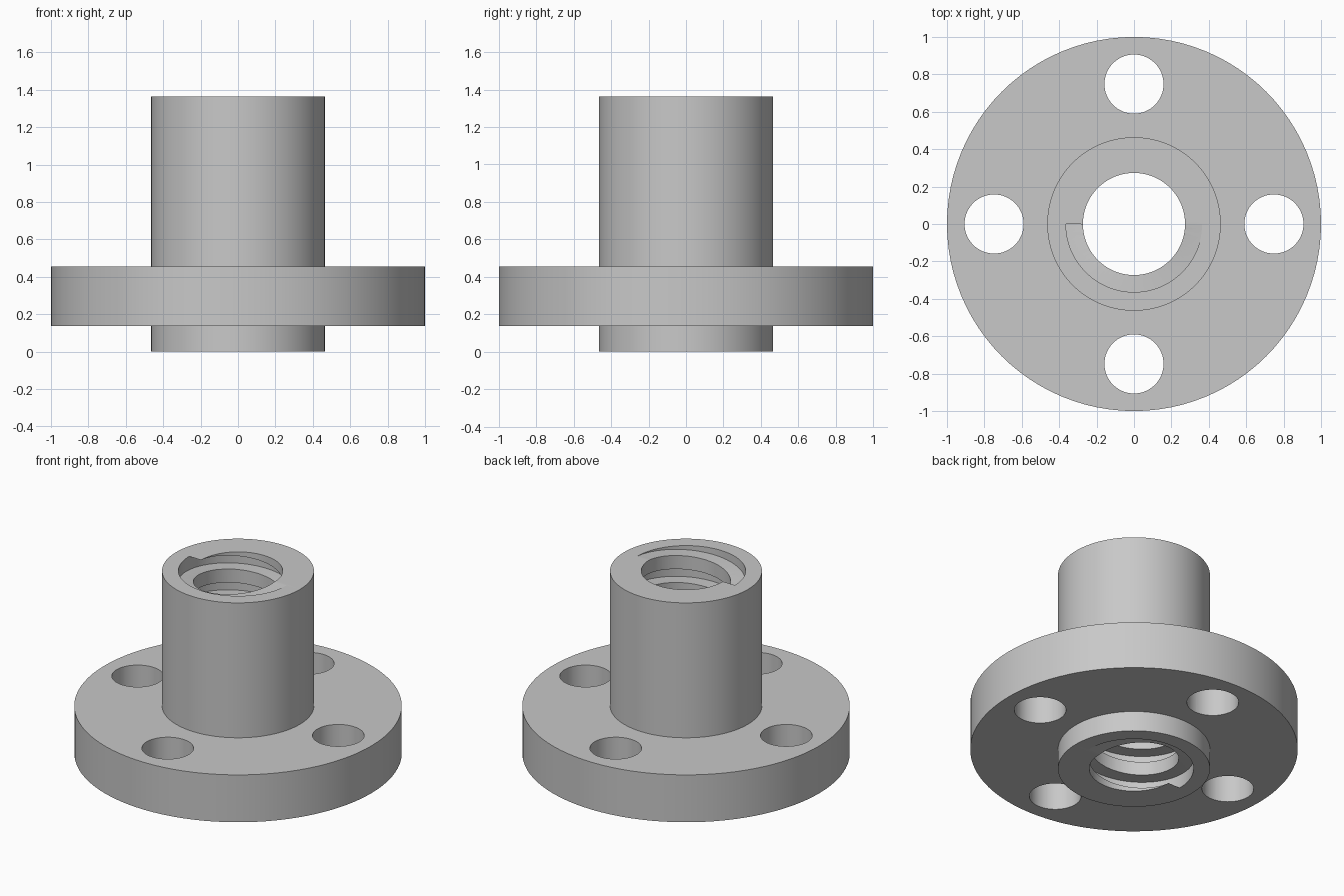
import bpy, bmesh
from math import sin, cos, pi, tau

if "Cube" in bpy.data.objects:
    bpy.data.objects.remove(bpy.data.objects["Cube"], do_unlink=True)

HEIGHT = 1.364
HUB_R, BORE_R, GROOVE_R = 0.464, 0.273, 0.364
FLANGE_LOW, FLANGE_TOP = 0.136, 0.455
LEAD = HEIGHT / 7.5          # thread rise per turn
SEGMENTS = 96

steel = bpy.data.materials.new("light grey metal")
steel.use_nodes = True
grey = (0.58, 0.58, 0.58, 1)
steel.diffuse_color = grey
steel.node_tree.nodes["Principled BSDF"].inputs["Base Color"].default_value = grey


def add_object(name, bm):
    bmesh.ops.recalc_face_normals(bm, faces=bm.faces[:])
    mesh = bpy.data.meshes.new(name)
    bm.to_mesh(mesh)
    bm.free()
    obj = bpy.data.objects.new(name, mesh)
    bpy.context.collection.objects.link(obj)
    mesh.materials.append(steel)
    return obj


def lathe(name, profile):
    """Revolve a closed (radius, height) outline around z."""
    bm = bmesh.new()
    rings = [[bm.verts.new((r * cos(tau * i / SEGMENTS), r * sin(tau * i / SEGMENTS), z))
              for r, z in profile] for i in range(SEGMENTS)]
    n = len(profile)
    for i in range(SEGMENTS):
        a, b = rings[i], rings[(i + 1) % SEGMENTS]
        for j in range(n):
            k = (j + 1) % n
            bm.faces.new((a[j], b[j], b[k], a[k]))
    return add_object(name, bm)


def bolt_hole_cutters(name, ring_r, hole_r):
    """Four upright cylinders through the flange."""
    bm = bmesh.new()
    middle = (FLANGE_LOW + FLANGE_TOP) / 2
    for i in range(4):
        made = bmesh.ops.create_cone(bm, cap_ends=True, segments=64,
                                     radius1=hole_r, radius2=hole_r, depth=0.6)
        bmesh.ops.translate(bm, verts=made["verts"],
                            vec=(ring_r * cos(i * pi / 2), ring_r * sin(i * pi / 2), middle))
    return add_object(name, bm)


def thread_cutter(name):
    """Square section swept along a right-handed helix, running past both ends."""
    bm = bmesh.new()
    width, inner = LEAD / 2, BORE_R - 0.05
    start, stop = pi - 0.8 * tau, pi + 7.8 * tau
    steps = int((stop - start) / tau * SEGMENTS)
    rings = []
    for i in range(steps + 1):
        t = start + (stop - start) * i / steps
        z = LEAD * (t - pi) / tau
        section = ((inner, z), (GROOVE_R, z), (GROOVE_R, z + width), (inner, z + width))
        rings.append([bm.verts.new((r * cos(t), r * sin(t), h)) for r, h in section])
    for a, b in zip(rings, rings[1:]):
        for j in range(4):
            k = (j + 1) % 4
            bm.faces.new((a[j], b[j], b[k], a[k]))
    bm.faces.new(rings[0])
    bm.faces.new(rings[-1])
    bmesh.ops.triangulate(bm, faces=bm.faces[:])
    return add_object(name, bm)


def cut(target, cutter):
    mod = target.modifiers.new("cut", "BOOLEAN")
    mod.operation = "DIFFERENCE"
    mod.solver = "EXACT"
    mod.object = cutter
    bpy.context.view_layer.objects.active = target
    bpy.ops.object.modifier_apply(modifier=mod.name)
    bpy.data.objects.remove(cutter, do_unlink=True)


# Hub and flange with a plain bore
nut = lathe("flanged_nut", [
    (BORE_R, 0), (HUB_R, 0), (HUB_R, FLANGE_LOW), (1, FLANGE_LOW),
    (1, FLANGE_TOP), (HUB_R, FLANGE_TOP), (HUB_R, HEIGHT), (BORE_R, HEIGHT)])

# Bolt holes and internal thread
cut(nut, bolt_hole_cutters("bolt_hole_cutters", 0.748, 0.158))
cut(nut, thread_cutter("thread_cutter"))

# Smooth round walls with crisp edges
bpy.ops.object.select_all(action="DESELECT")
nut.select_set(True)
bpy.context.view_layer.objects.active = nut
bpy.ops.object.shade_smooth_by_angle(angle=pi / 6)
